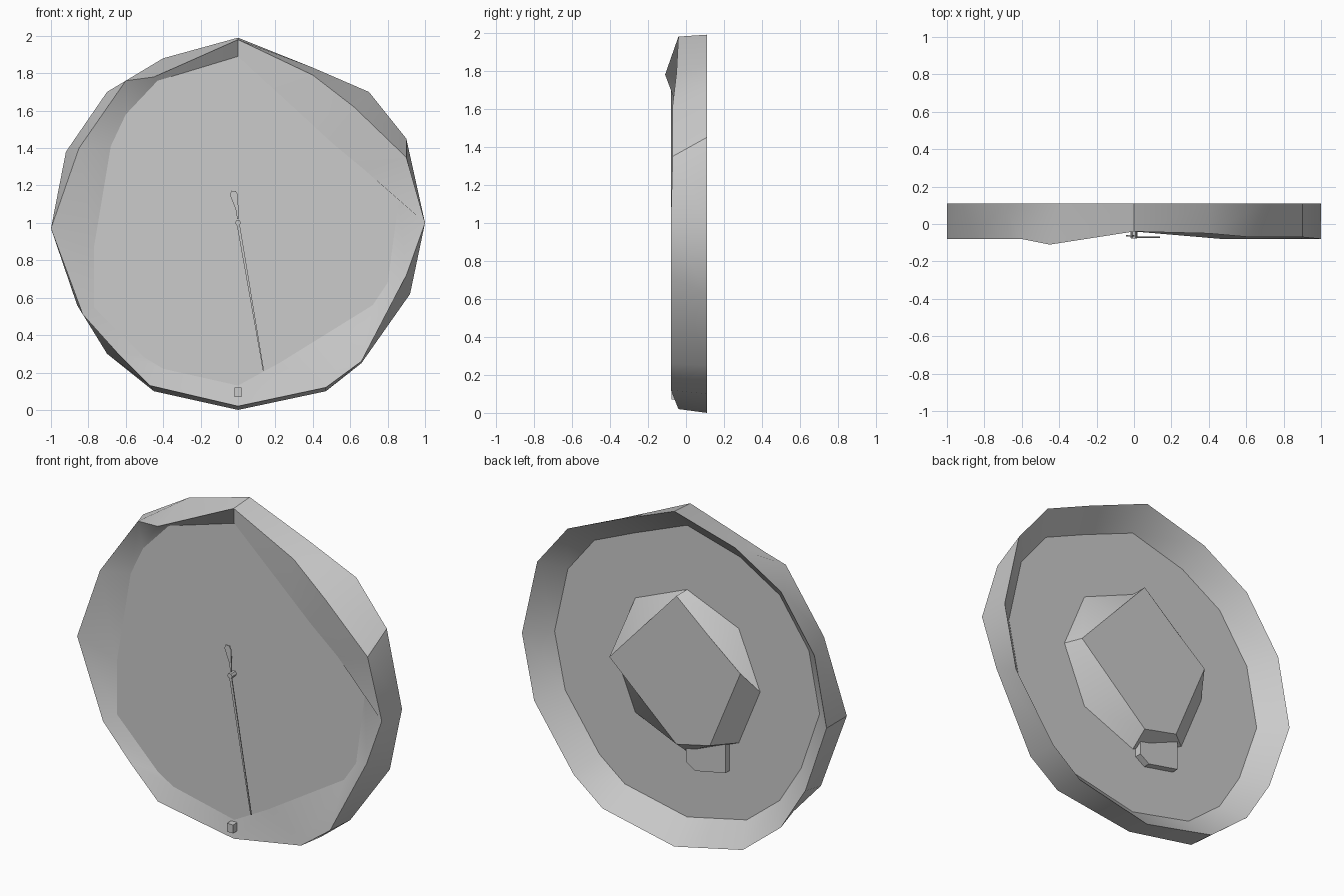
import bpy, bmesh, math

if "Cube" in bpy.data.objects:
    bpy.data.objects.remove(bpy.data.objects["Cube"])

grey = bpy.data.materials.new("warm_grey")
grey.diffuse_color = (0.6, 0.6, 0.6, 1)
grey.use_nodes = True
grey.node_tree.nodes["Principled BSDF"].inputs["Base Color"].default_value = grey.diffuse_color


def make(name, build, smooth=False):
    """Fill a mesh through build(bm) and link it."""
    bm = bmesh.new()
    build(bm)
    bmesh.ops.recalc_face_normals(bm, faces=bm.faces)
    me = bpy.data.meshes.new(name)
    bm.to_mesh(me)
    bm.free()
    ob = bpy.data.objects.new(name, me)
    bpy.context.collection.objects.link(ob)
    me.materials.append(grey)
    if smooth:
        bpy.ops.object.select_all(action='DESELECT')
        ob.select_set(True)
        bpy.context.view_layer.objects.active = ob
        bpy.ops.object.shade_smooth_by_angle(angle=math.radians(35))
    return ob


def loft(bm, rings, cap_start=False, cap_end=False):
    """Bridge rings of points that share the same count."""
    rows = [[bm.verts.new(p) for p in r] for r in rings]
    n = len(rows[0])
    for a, b in zip(rows, rows[1:]):
        for i in range(n):
            j = (i + 1) % n
            bm.faces.new((a[i], a[j], b[j], b[i]))
    if cap_start:
        bm.faces.new(rows[0])
    if cap_end:
        bm.faces.new(rows[-1])


def plate(name, outline, y0, y1):
    """Extrude an x-z outline between two depths."""
    return make(name, lambda bm: loft(
        bm, [[(x, y, z) for x, z in outline] for y in (y0, y1)], True, True))


FACE_Y, BACK_Y, REAR = -0.035, -0.01, 0.11

# Irregular rim: outer x, z | crest x, y, z | inner x, z
rim = [
    (0, 1.99, 0, -.04, 1.98, 0, 1.89),
    (.40, 1.83, .40, -.05, 1.79, .37, 1.55),
    (.70, 1.70, .62, -.07, 1.62, .50, 1.43),
    (.90, 1.45, .90, -.07, 1.35, .68, 1.28),
    (1.0, 1.00, 1.0, -.08, 1.00, .86, 1.12),
    (.92, .62, .90, -.08, .72, .80, .68),
    (.66, .25, .66, -.08, .26, .72, .56),
    (.47, .10, .47, -.08, .12, .22, .25),
    (0, 0, 0, -.04, .02, 0, .13),
    (-.45, .10, -.47, -.08, .13, -.40, .22),
    (-.70, .30, -.65, -.08, .31, -.50, .28),
    (-.86, .56, -.83, -.08, .51, -.77, .55),
    (-1.0, .97, -1.0, -.08, .97, -.77, .87),
    (-.92, 1.38, -.85, -.08, 1.40, -.68, 1.41),
    (-.70, 1.70, -.60, -.08, 1.76, -.60, 1.58),
    (-.40, 1.88, -.45, -.11, 1.78, -.43, 1.76),
]
inner = [(r[5], FACE_Y, r[6]) for r in rim]
crest = [(r[2], r[3], r[4]) for r in rim]
outer = [(r[0], REAR, r[1]) for r in rim]
back = [(r[0] * .87, BACK_Y, 1 + (r[1] - 1) * .87) for r in rim]

make("rim", lambda bm: loft(bm, [inner, crest, outer, back]), True)

# Dial in front, flat panel behind
make("dial", lambda bm: bm.faces.new([bm.verts.new(p) for p in inner]))
make("back_panel", lambda bm: bm.faces.new([bm.verts.new(p) for p in reversed(back)]))

# Movement housing: octagonal base, narrower rear cap
octagon = [(.48 * math.sin(i * math.pi / 4), 1 + .48 * math.cos(i * math.pi / 4))
           for i in range(8)]
cap = [(0, 1.48), (.22, 1.24), (.44, 1.0), (.22, .80),
       (0, .60), (-.22, .65), (-.42, 1.13), (-.21, 1.30)]
make("movement_housing", lambda bm: loft(
    bm, [[(x, BACK_Y, z) for x, z in octagon],
         [(x, .09, z) for x, z in cap]], False, True), True)
plate("battery_cover", [(-.28, .66), (-.28, .48), (-.08, .44), (-.02, .48), (-.02, .66)],
      BACK_Y, .03)

# Hands and centre pin
plate("long_hand", [(-.008, 1.0), (.008, 1.0), (.139, .21), (.133, .21)], -.074, -.068)
plate("short_hand", [(-.004, 1.02), (.004, 1.02), (.002, 1.07), (0, 1.15), (-.012, 1.17),
                     (-.035, 1.172), (-.043, 1.15), (-.012, 1.07)], -.066, -.06)
plate("centre_pin", [(.016 * math.cos(i * math.pi / 3), 1 + .016 * math.sin(i * math.pi / 3))
                     for i in range(6)], -.078, FACE_Y)

# Small catch at the bottom
plate("bottom_catch", [(-.02, .07), (.02, .07), (.02, .12), (-.02, .12)], -.075, -.03)
